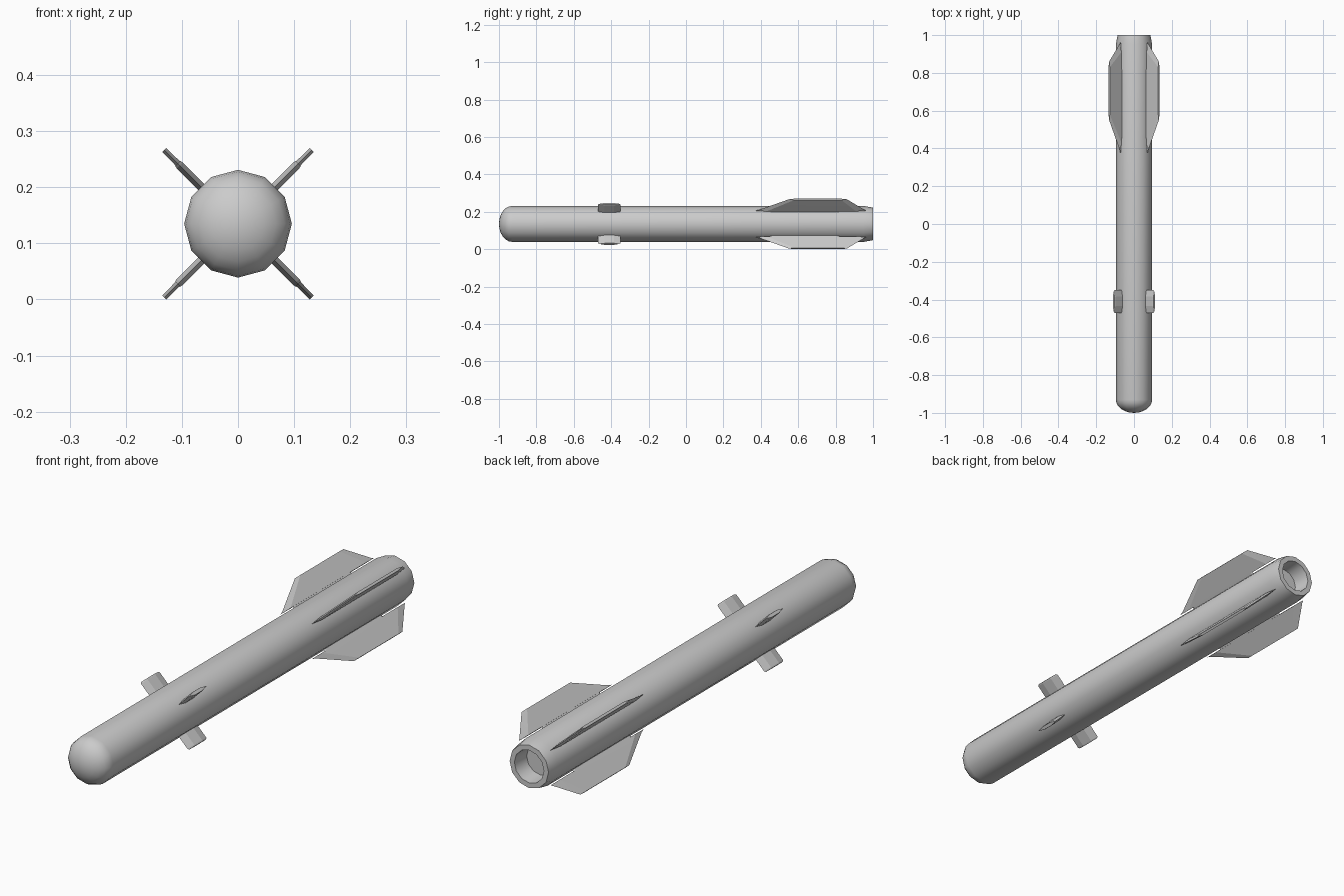
import bpy, bmesh, math

if "Cube" in bpy.data.objects:
    bpy.data.objects.remove(bpy.data.objects["Cube"])

CZ = 0.135      # height of the body axis
R = 0.096       # body radius
SIDES = 12


def finish(name, bm, angle):
    bmesh.ops.recalc_face_normals(bm, faces=bm.faces)
    me = bpy.data.meshes.new(name)
    bm.to_mesh(me)
    bm.free()
    ob = bpy.data.objects.new(name, me)
    bpy.context.collection.objects.link(ob)
    bpy.ops.object.select_all(action='DESELECT')
    ob.select_set(True)
    bpy.context.view_layer.objects.active = ob
    bpy.ops.object.shade_smooth_by_angle(angle=math.radians(angle))
    return ob


def lathe(name, profile):
    """Revolve (y, radius) pairs around the body axis."""
    bm = bmesh.new()
    rings = []
    for y, r in profile:
        n = SIDES if r > 0 else 1
        rings.append([bm.verts.new((r * math.sin(2 * math.pi * i / SIDES), y,
                                    CZ + r * math.cos(2 * math.pi * i / SIDES)))
                      for i in range(n)])
    for a, b in zip(rings, rings[1:]):
        for i in range(SIDES):
            quad = [a[i % len(a)], a[(i + 1) % len(a)],
                    b[(i + 1) % len(b)], b[i % len(b)]]
            bm.faces.new(list(dict.fromkeys(quad)))
    return finish(name, bm, 40)


def blade(name, angle, sections):
    """Loft sharp-edged hexagonal sections (radius, y0, y1, bevel, thickness) outwards."""
    bm = bmesh.new()
    c, s = math.cos(angle), math.sin(angle)
    rings = []
    for r, y0, y1, b, t in sections:
        h = t / 2
        pts = [(y0, 0), (y0 + b, h), (y1 - b, h), (y1, 0), (y1 - b, -h), (y0 + b, -h)]
        rings.append([bm.verts.new((r * c - w * s, y, CZ + r * s + w * c)) for y, w in pts])
    for a, b in zip(rings, rings[1:]):
        for i in range(6):
            j = (i + 1) % 6
            bm.faces.new((a[i], a[j], b[j], b[i]))
    bm.faces.new(rings[0])
    bm.faces.new(rings[-1])
    return finish(name, bm, 5)


# Body: domed nose, straight tube, tapered tail with hollow nozzle
nose = [(-0.93 - 0.07 * math.cos(a), R * math.sin(a))
        for a in (math.pi / 2 * k / 6 for k in range(7))]
nose[0] = (-1.0, 0)
lathe("body", nose + [(0.95, R), (1.0, 0.087), (1.0, 0.066), (0.93, 0.060), (0.93, 0)])

# Four tail fins with mounting strips, four small front canards
for k in range(4):
    a = math.radians(45 + 90 * k)
    blade(f"tail_fin_{k + 1}", a, [(0.100, 0.37, 0.965, 0.06, 0.012),
                                   (0.106, 0.39, 0.955, 0.05, 0.012),
                                   (0.186, 0.55, 0.86, 0.03, 0.010)])
    blade(f"fin_mount_{k + 1}", a, [(0.088, 0.45, 0.82, 0.01, 0.007),
                                    (0.102, 0.45, 0.82, 0.01, 0.007)])
    blade(f"canard_{k + 1}", a, [(0.085, -0.47, -0.35, 0.035, 0.015),
                                 (0.147, -0.47, -0.35, 0.035, 0.015),
                                 (0.152, -0.463, -0.357, 0.03, 0.013)])
